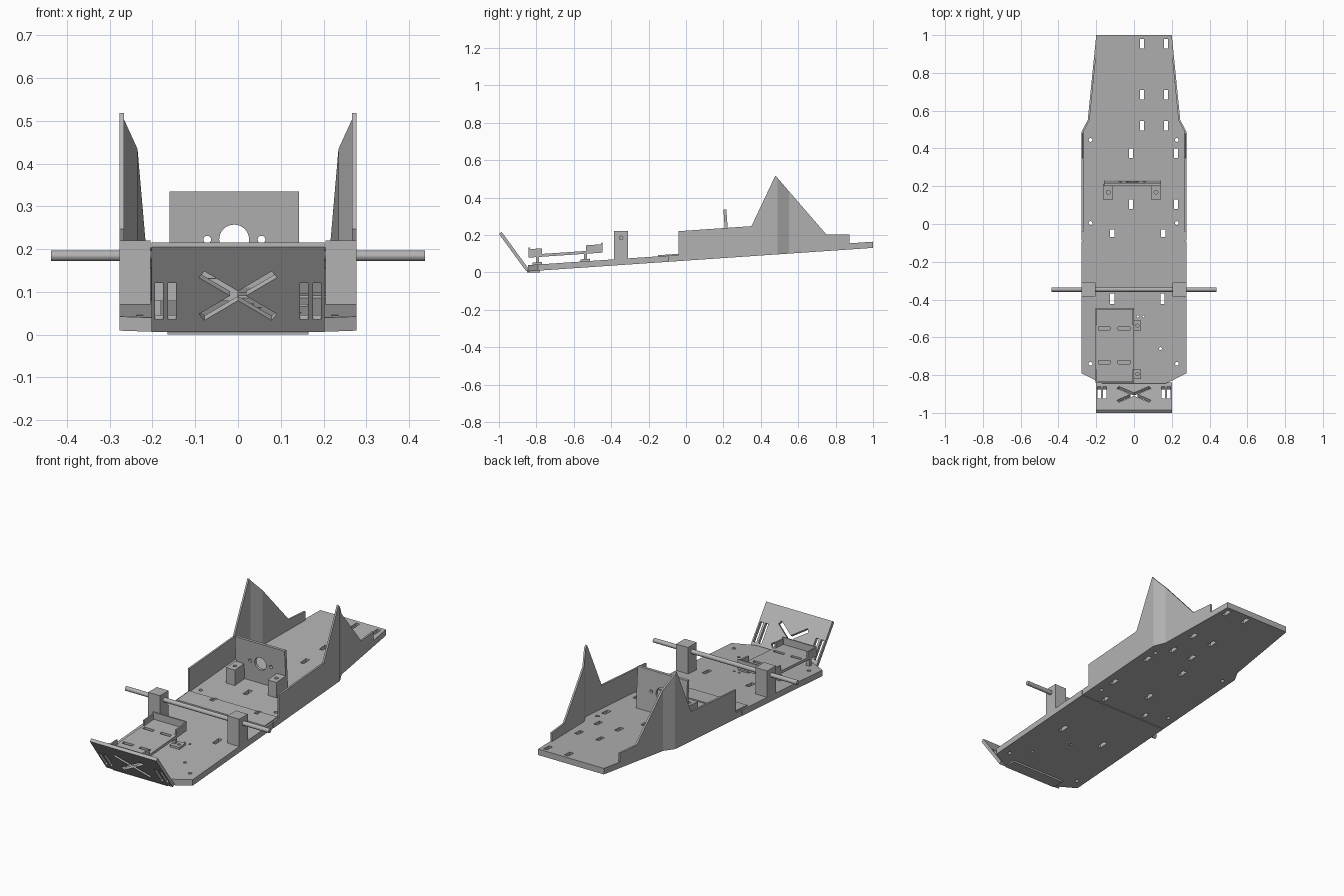
import bpy, bmesh, math
from mathutils import Vector

if "Cube" in bpy.data.objects:
    bpy.data.objects.remove(bpy.data.objects["Cube"])

grey = bpy.data.materials.new("plain_grey")
grey.use_nodes = True
grey.diffuse_color = (0.45, 0.45, 0.45, 1)
grey.node_tree.nodes["Principled BSDF"].inputs["Base Color"].default_value = grey.diffuse_color

SLOPE, THICK = 0.068, 0.033


# Frames that place a flat outline and its thickness in space
def under(y):
    return 0.005 + SLOPE * (y + 0.85)

def flat(x, y, z):
    return Vector((x, y, z))

def deck(x, y, z):
    return Vector((x, y, z + under(y)))

def panel(x, v, w):
    return Vector((x, -0.85 - 0.59 * v + 0.81 * w, 0.807 * v + 0.59 * w))

def upright(x, z, d):
    return Vector((x, 0.232 - SLOPE * (z - 0.1) - d, z))

def sideways(y, z, x):
    return Vector((x, y, z))


# Outlines
def rect(x0, x1, y0, y1):
    return [(x0, y0), (x1, y0), (x1, y1), (x0, y1)]

def slot(cx, cy, w, h):
    return rect(cx - w / 2, cx + w / 2, cy - h / 2, cy + h / 2)

def disc(cx, cy, r, n=24):
    return [(cx + r * math.cos(math.tau * i / n), cy + r * math.sin(math.tau * i / n)) for i in range(n)]

def finish(name, bm):
    bmesh.ops.recalc_face_normals(bm, faces=bm.faces)
    mesh = bpy.data.meshes.new(name)
    bm.to_mesh(mesh)
    bm.free()
    mesh.materials.append(grey)
    ob = bpy.data.objects.new(name, mesh)
    bpy.context.collection.objects.link(ob)
    return ob

def prism(name, outlines, z0, z1, frame=flat):
    bm = bmesh.new()
    for pts in outlines:
        low = [bm.verts.new(frame(a, b, z0)) for a, b in pts]
        top = [bm.verts.new(frame(a, b, z1)) for a, b in pts]
        bm.faces.new(low[::-1])
        bm.faces.new(top)
        for i in range(len(pts)):
            j = (i + 1) % len(pts)
            bm.faces.new((low[i], low[j], top[j], top[i]))
    return finish(name, bm)

def cut(ob, outlines, z0, z1, frame):
    cutter = prism("cutter", outlines, z0, z1, frame)
    cutter.hide_render = True
    mod = ob.modifiers.new("cut", "BOOLEAN")
    mod.operation, mod.solver, mod.object = "DIFFERENCE", "EXACT", cutter
    bpy.context.view_layer.update()
    result = bpy.data.meshes.new_from_object(ob.evaluated_get(bpy.context.evaluated_depsgraph_get()))
    ob.modifiers.clear()
    ob.data = result
    bpy.data.objects.remove(cutter)


# Sloping floor in two halves, with slots and bolt holes
SEAM = -0.09
rear_half = [(0.277, SEAM + 0.002), (0.277, 0.49), (0.245, 0.55), (0.2, 1)]
front_half = [(0.165, -0.845), (0.2, -0.83), (0.277, -0.79), (0.277, SEAM - 0.002)]

def both_sides(half):
    return half + [(-x, y) for x, y in reversed(half)]

rear_floor = prism("rear_floor", [both_sides(rear_half)], 0, THICK, deck)
front_floor = prism("front_floor", [both_sides(front_half)], 0, THICK, deck)
splice = prism("floor_splice", [rect(-0.268, 0.268, -0.15, -0.04)], THICK, THICK + 0.006, deck)

slots = [slot(x, y, 0.022, 0.05) for y in (0.955, 0.685, 0.52) for x in (0.043, 0.17)]
slots += [slot(x, y, 0.022, 0.05) for y in (0.375, 0.105) for x in (-0.015, 0.223)]
bolts = [disc(x, y, 0.01) for x in (-0.23, 0.227) for y in (0.445, 0.005)]
cut(rear_floor, slots + bolts, -0.05, 0.1, deck)
middle = [slot(x, -0.048, 0.022, 0.04) for x in (-0.115, 0.155)]
for plate in (rear_floor, splice):
    cut(plate, middle, -0.05, 0.1, deck)
holes = [slot(x, -0.395, 0.022, 0.055) for x in (-0.115, 0.15)]
holes += [disc(x, -0.74, 0.01) for x in (-0.23, 0.227)]
holes += [disc(0.02, -0.49, 0.006), disc(0.05, -0.49, 0.006), disc(0.14, -0.66, 0.008)]
cut(front_floor, holes, -0.05, 0.1, deck)

# Side walls following the floor edge
def edge_x(y):
    if y <= 0.49:
        return 0.277
    if y <= 0.55:
        return 0.277 - 0.032 * (y - 0.49) / 0.06
    return 0.245 - 0.1 * (y - 0.55)

wall_tops = [(-0.04, 0.22), (0.35, 0.247), (0.478, 0.518), (0.49, 0.504),
             (0.55, 0.434), (0.75, 0.203), (0.875, 0.203)]
for side, sign in (("left", 1), ("right", -1)):
    bm = bmesh.new()
    rings = []
    for y, top in wall_tops:
        out, low = edge_x(y), under(y) + THICK
        rings.append([bm.verts.new((sign * x, y, z)) for x, z in
                      ((out, low), (out, top), (out - 0.01, top), (out - 0.01, low))])
    for a, b in zip(rings, rings[1:]):
        for i in range(4):
            j = (i + 1) % 4
            bm.faces.new((a[i], a[j], b[j], b[i]))
    bm.faces.new(rings[0])
    bm.faces.new(rings[-1])
    finish(side + "_wall", bm)

    # Axle post
    prism(side + "_axle_post", [rect(*sorted((sign * 0.205, sign * 0.277)), -0.385, -0.31)], 0.06, 0.22)

# Axle rod across both posts
axle = prism("axle_rod", [disc(-0.347, 0.184, 0.012)], -0.437, 0.437, sideways)

# Leaning front panel with cross and slots
front_panel = prism("front_panel", [rect(-0.202, 0.202, 0.008, 0.254)], 0, 0.018, panel)
prism("front_panel_foot", [rect(-0.165, 0.165, -0.85, -0.78)], 0, 0.012)
cut(front_panel, [slot(x, 0.096, 0.019, 0.106) for x in (-0.185, -0.154, 0.154, 0.185)], -0.05, 0.05, panel)
for sign in (1, -1):
    ax, av, h = 0.085, sign * 0.062, 0.011
    n = Vector((-av, ax)).normalized() * h
    bar = [(-ax + n.x, -av + n.y), (-ax - n.x, -av - n.y), (ax - n.x, av - n.y), (ax + n.x, av + n.y)]
    cut(front_panel, [[(x, v + 0.112) for x, v in bar]], -0.05, 0.05, panel)

# Upright mount plate with its two foot blocks
mount = prism("mount_plate", [rect(-0.16, 0.143, 0.1, 0.335)], 0, 0.016, upright)
cut(mount, [disc(-0.009, 0.222, 0.035, 32), disc(-0.072, 0.222, 0.009), disc(0.055, 0.222, 0.009)],
    -0.05, 0.06, upright)
for name, x0, x1 in (("right", -0.163, -0.11), ("left", 0.09, 0.143)):
    block = prism(name + "_mount_block", [rect(x0, x1, 0.13, 0.212)], THICK, THICK + 0.085, deck)
    cut(block, [disc((x0 + x1) / 2, 0.168, 0.01)], 0.08, 0.2, deck)

# Raised tray with corner walls
tray = prism("tray_floor", [rect(-0.203, 0, -0.842, -0.446)], 0.073, 0.088, deck)
cut(tray, [slot(x, y, 0.062, 0.018) for x in (-0.157, -0.053) for y in (-0.553, -0.732)], 0.05, 0.12, deck)
prism("tray_ends", [rect(-0.203, 0, -0.842, -0.834), rect(-0.203, 0, -0.454, -0.446)], 0.088, 0.126, deck)
prism("tray_corners", [rect(x, x + 0.008, y0, y1) for x in (-0.203, -0.008)
                       for y0, y1 in ((-0.834, -0.77), (-0.535, -0.454))], 0.088, 0.118, deck)

# Tray legs with bolted feet
for name, y in (("front", -0.795), ("rear", -0.538)):
    prism(name + "_tray_legs", [slot(x, y, 0.02, 0.016) for x in (-0.19, -0.01)], THICK, 0.073, deck)
    foot = prism(name + "_tray_foot", [rect(-0.02, 0.038, y - 0.026, y + 0.026)], THICK, THICK + 0.012, deck)
    cut(foot, [disc(0.018, y, 0.008)], 0.02, 0.08, deck)
